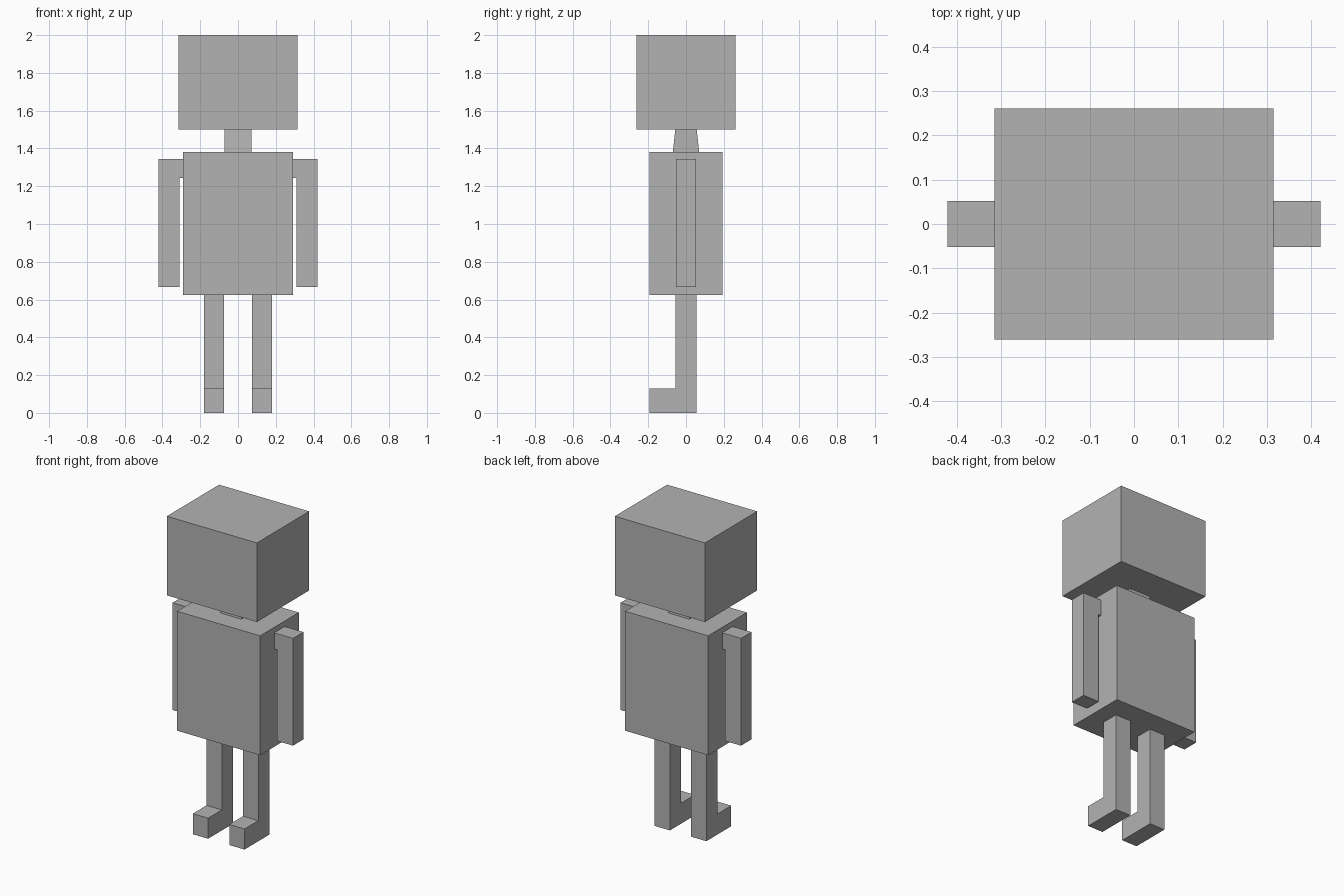
import bpy
import bmesh

if "Cube" in bpy.data.objects:
    bpy.data.objects.remove(bpy.data.objects["Cube"], do_unlink=True)

GREY = (0.45, 0.45, 0.45, 1.0)
grey = bpy.data.materials.new("plain grey")
grey.use_nodes = True
grey.diffuse_color = GREY
grey.node_tree.nodes["Principled BSDF"].inputs["Base Color"].default_value = GREY


def finish(name, bm):
    bmesh.ops.recalc_face_normals(bm, faces=bm.faces)
    mesh = bpy.data.meshes.new(name)
    bm.to_mesh(mesh)
    bm.free()
    mesh.materials.append(grey)
    obj = bpy.data.objects.new(name, mesh)
    bpy.context.collection.objects.link(obj)
    return obj


def block(name, half_x, half_y, bottom, top, top_depth=1.0):
    """Centred box; top_depth scales the upper edge front to back."""
    bm = bmesh.new()
    bmesh.ops.create_cube(bm, size=2)
    for v in bm.verts:
        upper = v.co.z > 0
        v.co.x *= half_x
        v.co.y *= half_y * (top_depth if upper else 1)
        v.co.z = top if upper else bottom
    return finish(name, bm)


def extruded(name, profile, sweep):
    """Flat outline swept along a vector."""
    bm = bmesh.new()
    face = bm.faces.new([bm.verts.new(p) for p in profile])
    moved = bmesh.ops.extrude_face_region(bm, geom=[face], use_keep_orig=True)
    verts = [g for g in moved["geom"] if isinstance(g, bmesh.types.BMVert)]
    bmesh.ops.translate(bm, verts=verts, vec=sweep)
    return finish(name, bm)


# Head, neck and torso
block("head", 0.315, 0.261, 1.5, 2.0)
block("neck", 0.072, 0.07, 1.38, 1.5, top_depth=0.81)
block("torso", 0.29, 0.193, 0.625, 1.38)

for side, s in (("left", 1), ("right", -1)):
    # Arm hanging from a short shoulder
    arm = [(0.29, 1.345), (0.421, 1.345), (0.421, 0.667),
           (0.309, 0.667), (0.309, 1.243), (0.29, 1.243)]
    extruded(side + "_arm", [(s * x, -0.052, z) for x, z in arm], (0, 0.104, 0))

    # Leg with the foot pointing forward
    leg = [(0.055, 0.625), (0.055, 0), (-0.193, 0),
           (-0.193, 0.13), (-0.056, 0.13), (-0.056, 0.625)]
    extruded(side + "_leg", [(s * 0.074, y, z) for y, z in leg], (s * 0.107, 0, 0))
